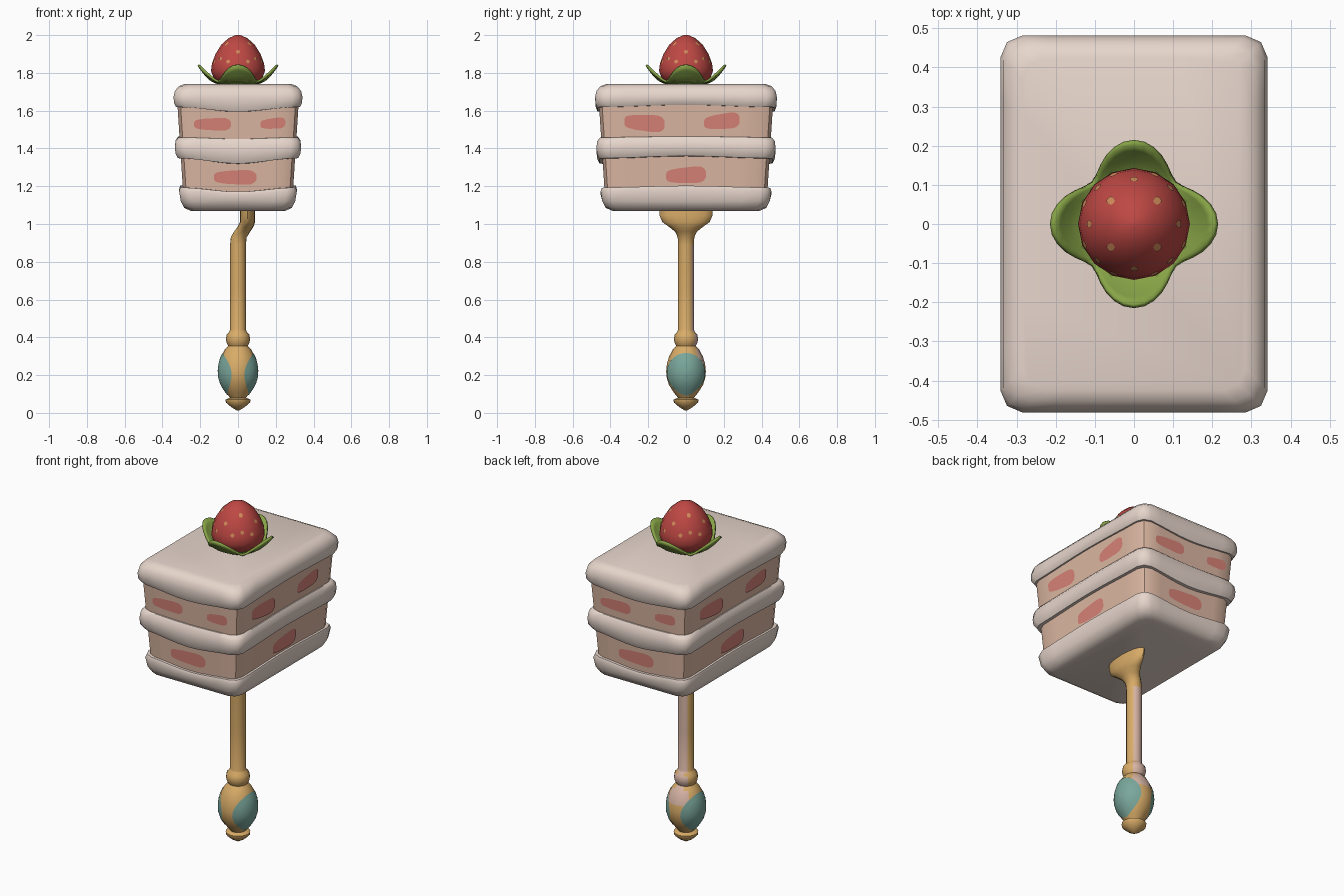
import bpy, bmesh, math
from mathutils import Vector

if "Cube" in bpy.data.objects:
    bpy.data.objects.remove(bpy.data.objects["Cube"])

TAU = math.tau


def material(name, rgb):
    m = bpy.data.materials.new(name)
    lin = [(c / 255 / 12.92) if c < 11 else ((c / 255 + 0.055) / 1.055) ** 2.4 for c in rgb]
    m.diffuse_color = (*lin, 1)
    m.use_nodes = True
    m.node_tree.nodes["Principled BSDF"].inputs["Base Color"].default_value = m.diffuse_color
    return m


CREAM = material("cream", (231, 214, 204))
SPONGE = material("sponge", (221, 184, 163))
JAM = material("berry_slice", (217, 132, 120))
RED = material("strawberry_red", (190, 72, 68))
SEED = material("seed_tan", (208, 138, 90))
LEAF = material("leaf_green", (134, 163, 70))
DARK = material("leaf_dark_green", (104, 135, 54))
GOLD = material("gold", (217, 172, 104))
TEAL = material("teal", (122, 167, 155))
BLUSH = material("pale_blush", (217, 182, 166))


def finish(name, bm, mats, angle=40, rule=None):
    if rule:
        bm.normal_update()
        for f in bm.faces:
            f.material_index = rule(f)
    me = bpy.data.meshes.new(name)
    bm.to_mesh(me)
    bm.free()
    ob = bpy.data.objects.new(name, me)
    bpy.context.collection.objects.link(ob)
    for m in mats:
        me.materials.append(m)
    bpy.ops.object.select_all(action='DESELECT')
    ob.select_set(True)
    bpy.context.view_layer.objects.active = ob
    bpy.ops.object.shade_smooth_by_angle(angle=math.radians(angle))
    return ob


def loft(rings, caps=True, bm=None):
    """Skin a stack of counter-clockwise rings."""
    bm = bm or bmesh.new()
    vs = [[bm.verts.new(p) for p in r] for r in rings]
    n = len(vs[0])
    for a, b in zip(vs, vs[1:]):
        for j in range(n):
            k = (j + 1) % n
            bm.faces.new((a[j], a[k], b[k], b[j]))
    if caps:
        bm.faces.new(vs[0][::-1])
        bm.faces.new(vs[-1])
    return bm


def ellipse(cx, z, rx, ry, n=16):
    return [(cx + rx * math.cos(TAU * i / n), ry * math.sin(TAU * i / n), z) for i in range(n)]


def slab_ring(hx, z, ax=0, ay=0, corner=0.055, steps=8):
    """Chamfer-cornered rectangle whose height ripples along its sides."""
    hy = hx + 0.14
    c = corner
    m = c * 0.3
    corners = [(hx, -hy + c), (hx, hy - c), (hx - m, hy - m), (hx - c, hy), (-hx + c, hy),
               (-hx + m, hy - m), (-hx, hy - c), (-hx, -hy + c), (-hx + m, -hy + m),
               (-hx + c, -hy), (hx - c, -hy), (hx - m, -hy + m)]
    pts = []
    for i, p in enumerate(corners):
        q = corners[(i + 1) % len(corners)]
        k = steps if i in (0, 3, 6, 9) else 1
        pts += [(p[0] + (q[0] - p[0]) * t / k, p[1] + (q[1] - p[1]) * t / k) for t in range(k)]
    return [(x, y, z + ax * math.cos(math.pi * x / hx) + ay * math.cos(math.pi * y / hy))
            for x, y in pts]


# Sponge block, slightly wider at the top
def wall(z):
    return 0.292 + (z - 1.19) * 0.065


finish("sponge", loft([slab_ring(wall(z), z) for z in (1.12, 1.4, 1.66)]), [SPONGE])

# Cream layers: (half width, height, ripple on front/back, ripple on sides)
layers = {
    "bottom_cream": [(0.25, 1.07, 0, 0), (0.285, 1.085, 0, 0), (0.303, 1.12, 0, 0),
                     (0.312, 1.17, -.009, .004), (0.306, 1.187, -.011, .005), (0.27, 1.187, -.011, .005)],
    "middle_cream": [(0.28, 1.337, -.014, .006), (0.318, 1.34, -.014, .006), (0.331, 1.365, -.012, .005),
                     (0.334, 1.40, -.009, .003), (0.330, 1.435, -.006, .002), (0.316, 1.457, -.004, .003),
                     (0.28, 1.459, -.004, .003)],
    "top_cream": [(0.29, 1.61, -.012, .006), (0.328, 1.613, -.012, .006), (0.339, 1.635, -.009, .004),
                  (0.341, 1.67, -.003, 0), (0.334, 1.705, 0, 0), (0.312, 1.73, 0, 0), (0.285, 1.74, 0, 0)],
}
for name, rows in layers.items():
    finish(name, loft([slab_ring(*r) for r in rows]), [CREAM], 50)

# Berry slices as thin plates on the four walls: (centre, height, half width, half height, tilt)
short_side = [(-.135, 1.528, .098, .032, 0), (.185, 1.532, .066, .028, .08), (-.015, 1.247, .113, .037, 0)]
long_side = [(-.22, 1.535, .108, .043, -.07), (.19, 1.543, .095, .040, .10), (0, 1.258, .106, .042, .05)]
bm = bmesh.new()
for turn in (1, -1):
    for slices, is_front in ((short_side, True), (long_side, False)):
        for u0, z0, w, h, tilt in slices:
            loop = []
            for i in range(16):
                c, s = math.cos(TAU * (i + .5) / 16), math.sin(TAU * (i + .5) / 16)
                du = w * math.copysign(abs(c) ** .55, c)
                z = z0 + h * math.copysign(abs(s) ** .6, s) * (1 + .12 * math.sin(3 * c)) + du * tilt
                d = wall(z) + .004
                x, y = (u0 + du, -d - .14) if is_front else (d, u0 + du)
                loop.append(bm.verts.new((x * turn, y * turn, z)))
            bm.faces.new(loop)
finish("berry_slices", bm, [JAM])

# Strawberry
berry = [(.09, 1.74), (.13, 1.775), (.143, 1.81), (.138, 1.85), (.119, 1.90),
         (.088, 1.95), (.048, 1.985), (.012, 2.0)]
finish("strawberry", loft([ellipse(0, z, r, r) for r, z in berry]), [RED], 60)


def radius_at(profile, z):
    for (r0, z0), (r1, z1) in zip(profile, profile[1:]):
        if z0 <= z <= z1:
            return r0 + (r1 - r0) * (z - z0) / (z1 - z0)
    return profile[-1][0]


# Seeds
bm = bmesh.new()
for z0, start, count in ((1.955, TAU / 8, 4), (1.912, 0, 4), (1.875, TAU / 8, 4), (1.86, TAU / 16, 8)):
    for k in range(count):
        a = start + TAU * k / count
        loop = []
        for i in range(8):
            t = TAU * i / 8
            z = z0 + .010 * math.sin(t)
            r = radius_at(berry, z) + .003
            b = a + .011 * math.cos(t) / r
            loop.append(bm.verts.new((r * math.cos(b), r * math.sin(b), z)))
        bm.faces.new(loop)
finish("seeds", bm, [SEED])

# Four-leaf calyx cupping the berry
rings = []
for t in (0, .3, .55, .8, 1):
    ring = []
    for i in range(48):
        a = TAU * i / 48
        tip = ((1 + math.cos(4 * a)) / 2) ** .8
        r = .10 + (.05 + .06 * tip) * t ** .8
        z = 1.742 + .012 * t + .088 * tip * t ** 1.4
        ring.append((r * math.cos(a), r * math.sin(a), z))
    rings.append(ring)
calyx = finish("leaves", loft(rings, caps=False), [LEAF, DARK], 60,
               lambda f: 1 if f.calc_center_median().xy.length < .145 else 0)
mod = calyx.modifiers.new("thickness", 'SOLIDIFY')
mod.thickness = .012
mod.offset = 0

# Handle: tip, bulb, collar, shaft and the spread neck under the cake
bulb = [(.042, .08), (.066, .11), (.091, .15), (.103, .19), (.105, .22), (.101, .26),
        (.089, .30), (.070, .335), (.052, .355)]
tip = [(.004, .012), (.035, .03), (.064, .055), (.066, .07), (.05, .078)]
collar = [(.060, .37), (.064, .39), (.060, .415), (.046, .43), (.042, .44), (.042, .66), (.042, .89)]
rows = [(0, z, r, r) for r, z in tip + bulb + collar]
rows += [(.004, .93, .042, .044), (.022, .96, .043, .058), (.040, .985, .042, .09),
         (.050, 1.01, .040, .125), (.050, 1.045, .040, .14), (.050, 1.09, .040, .14)]


def handle_rule(f):
    c = f.calc_center_median()
    return 1 if .28 < c.z < .9 and f.normal.y > .66 else 0


finish("handle", loft([ellipse(*r) for r in rows]), [GOLD, BLUSH], 45, handle_rule)

# Teal inlays on both sides of the bulb
bm = bmesh.new()
for side in (0, math.pi):
    rings = []
    for rho in (1, .8, .6, .4, .2, .02):
        ring = []
        for i in range(28):
            t = TAU * i / 28
            z = .205 + .113 * rho * math.sin(t)
            a = side + 1.25 * rho * math.cos(t)
            r = radius_at(bulb, z) + .003
            ring.append((r * math.cos(a), r * math.sin(a), z))
        rings.append(ring)
    loft(rings, caps=False, bm=bm)
    bm.faces.new([bm.verts.new(Vector(p)) for p in rings[-1]])
finish("bulb_inlays", bm, [TEAL], 60)
